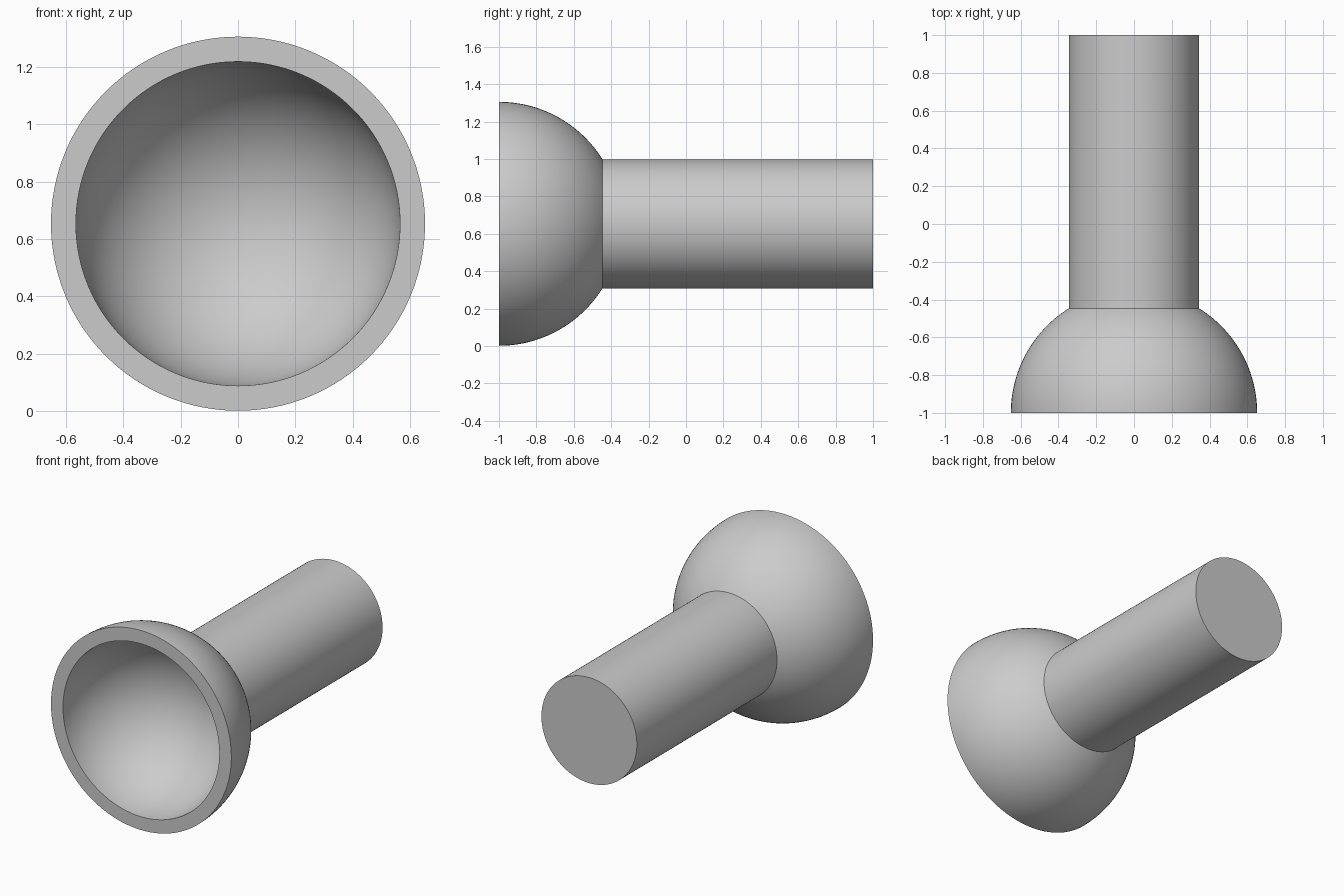
import bpy
import bmesh
from math import sin, cos, asin, pi, radians
from mathutils import Vector

default = bpy.data.objects.get("Cube")
if default:
    bpy.data.objects.remove(default, do_unlink=True)

BOWL_R, HOLLOW_R, SHAFT_R = 0.652, 0.565, 0.345
FRONT, BACK, AXIS_Z = -1.0, 1.0, 0.653

# Plain grey material
grey = bpy.data.materials.new("plain grey")
grey.use_nodes = True
colour = (0.6, 0.6, 0.6, 1.0)
grey.diffuse_color = colour
grey.node_tree.nodes["Principled BSDF"].inputs["Base Color"].default_value = colour


def arc(radius, start, end, steps):
    """Points (distance from axis, y) on a sphere centred on the bowl's mouth."""
    angles = [start + (end - start) * i / steps for i in range(steps + 1)]
    return [(radius * sin(a), FRONT + radius * cos(a)) for a in angles]


def revolve(name, profile, segments=128):
    """Turn a profile around the long axis into a closed solid."""
    bm = bmesh.new()
    verts = [bm.verts.new((r, y, 0)) for r, y in profile]
    edges = [bm.edges.new(pair) for pair in zip(verts, verts[1:])]
    bmesh.ops.spin(bm, geom=verts + edges, cent=Vector(), axis=(0, 1, 0),
                   angle=2 * pi, steps=segments)
    bmesh.ops.remove_doubles(bm, verts=bm.verts, dist=0.0001)
    bmesh.ops.recalc_face_normals(bm, faces=bm.faces)
    mesh = bpy.data.meshes.new(name)
    bm.to_mesh(mesh)
    bm.free()
    mesh.materials.append(grey)
    obj = bpy.data.objects.new(name, mesh)
    obj.location.z = AXIS_Z
    bpy.context.collection.objects.link(obj)
    return obj


# Hollow bowl, flat rim, rounded outside, then the solid shaft and its end cap
profile = arc(HOLLOW_R, 0, pi / 2, 32)
profile += arc(BOWL_R, pi / 2, asin(SHAFT_R / BOWL_R), 24)
profile += [(SHAFT_R, BACK), (0, BACK)]
bowl = revolve("bowl_with_shaft", profile)

# Smooth shading with crisp rims
bpy.ops.object.select_all(action="DESELECT")
bowl.select_set(True)
bpy.context.view_layer.objects.active = bowl
bpy.ops.object.shade_smooth_by_angle(angle=radians(30))
